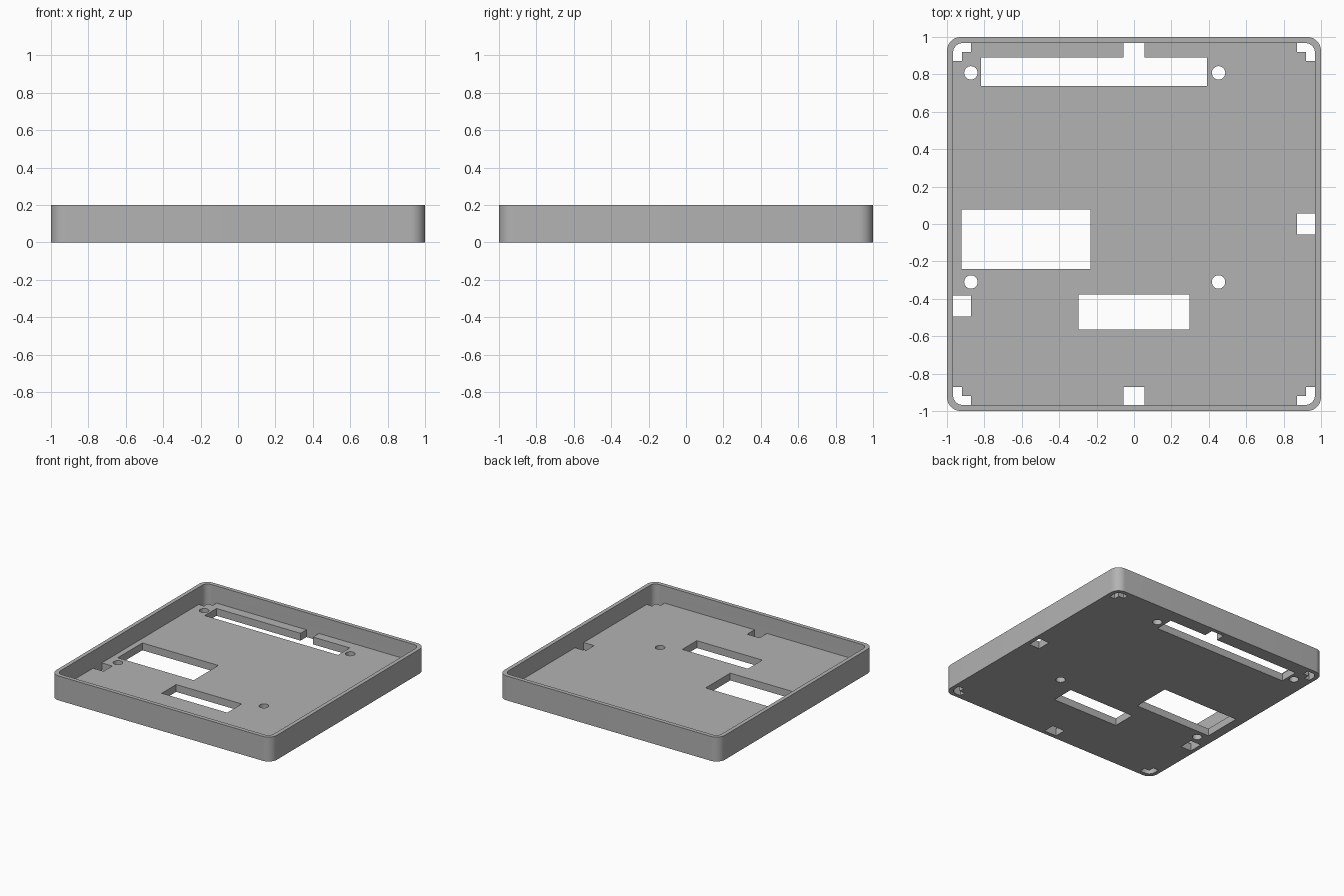
import bpy, bmesh, math

if "Cube" in bpy.data.objects:
    bpy.data.objects.remove(bpy.data.objects["Cube"], do_unlink=True)

HEIGHT, FLOOR, HALF, INNER = 0.2, 0.06, 1.0, 0.967
OUTER_R, INNER_R = 0.075, 0.05

grey = bpy.data.materials.new("plain grey")
grey.use_nodes = True
colour = (0.45, 0.45, 0.45, 1)
grey.diffuse_color = colour
grey.node_tree.nodes["Principled BSDF"].inputs["Base Color"].default_value = colour


def arc(cx, cy, r, start, end, steps):
    angles = [math.radians(start + (end - start) * i / steps) for i in range(steps + 1)]
    return [(cx + r * math.cos(a), cy + r * math.sin(a)) for a in angles]


def rounded_square(half, r):
    pts = []
    for i, (sx, sy) in enumerate([(1, 1), (-1, 1), (-1, -1), (1, -1)]):
        pts += arc(sx * (half - r), sy * (half - r), r, 90 * i, 90 * i + 90, 10)
    return pts


def rect(x0, x1, y0, y1):
    return [(x0, y0), (x1, y0), (x1, y1), (x0, y1)]


def prism(name, outline, z0, z1):
    bm = bmesh.new()
    face = bm.faces.new([bm.verts.new((x, y, z0)) for x, y in outline])
    top = bmesh.ops.extrude_face_region(bm, geom=[face])["geom"]
    bmesh.ops.translate(bm, vec=(0, 0, z1 - z0),
                        verts=[g for g in top if isinstance(g, bmesh.types.BMVert)])
    bmesh.ops.recalc_face_normals(bm, faces=bm.faces)
    mesh = bpy.data.meshes.new(name)
    bm.to_mesh(mesh)
    bm.free()
    obj = bpy.data.objects.new(name, mesh)
    bpy.context.collection.objects.link(obj)
    mesh.materials.append(grey)
    return obj


tray = prism("tray", rounded_square(HALF, OUTER_R), 0, HEIGHT)
bpy.context.view_layer.objects.active = tray
tray.select_set(True)


def cut(outline, z0=-0.1, z1=0.1):
    cutter = prism("cutter", outline, z0, z1)
    cutter.hide_render = True
    mod = tray.modifiers.new("cut", "BOOLEAN")
    mod.operation, mod.solver, mod.object = "DIFFERENCE", "EXACT", cutter
    bpy.ops.object.modifier_apply(modifier=mod.name)
    bpy.data.objects.remove(cutter, do_unlink=True)


# Openings: long slot joined to the back clip notch, then two windows
cut([(-0.818, 0.738), (0.39, 0.738), (0.39, 0.89), (0.056, 0.89),
     (0.056, INNER), (-0.056, INNER), (-0.056, 0.89), (-0.818, 0.89)])
cut(rect(-0.922, -0.233, -0.24, 0.078))
cut(rect(-0.297, 0.297, -0.564, -0.377))

# Clip notches along the other walls
cut(rect(0.872, INNER, -0.056, 0.056))
cut(rect(-INNER, -0.872, -0.495, -0.382))
cut(rect(-0.056, 0.056, -INNER, -0.872))

# Screw holes
for x in (-0.872, 0.452):
    for y in (-0.31, 0.808):
        cut(arc(x, y, 0.036, 0, 345, 23))

# L-shaped corner openings
c, mid, end = INNER - INNER_R, 0.919, 0.872
corner = arc(c, c, INNER_R, 0, 90, 10) + [
    (end, INNER), (end, mid), (mid, mid), (mid, end), (INNER, end)]
for sx in (1, -1):
    for sy in (1, -1):
        cut([(sx * x, sy * y) for x, y in corner])

# Hollow interior
cut(rounded_square(INNER, INNER_R), FLOOR, HEIGHT + 0.1)

bpy.ops.object.shade_smooth_by_angle(angle=math.radians(30))
